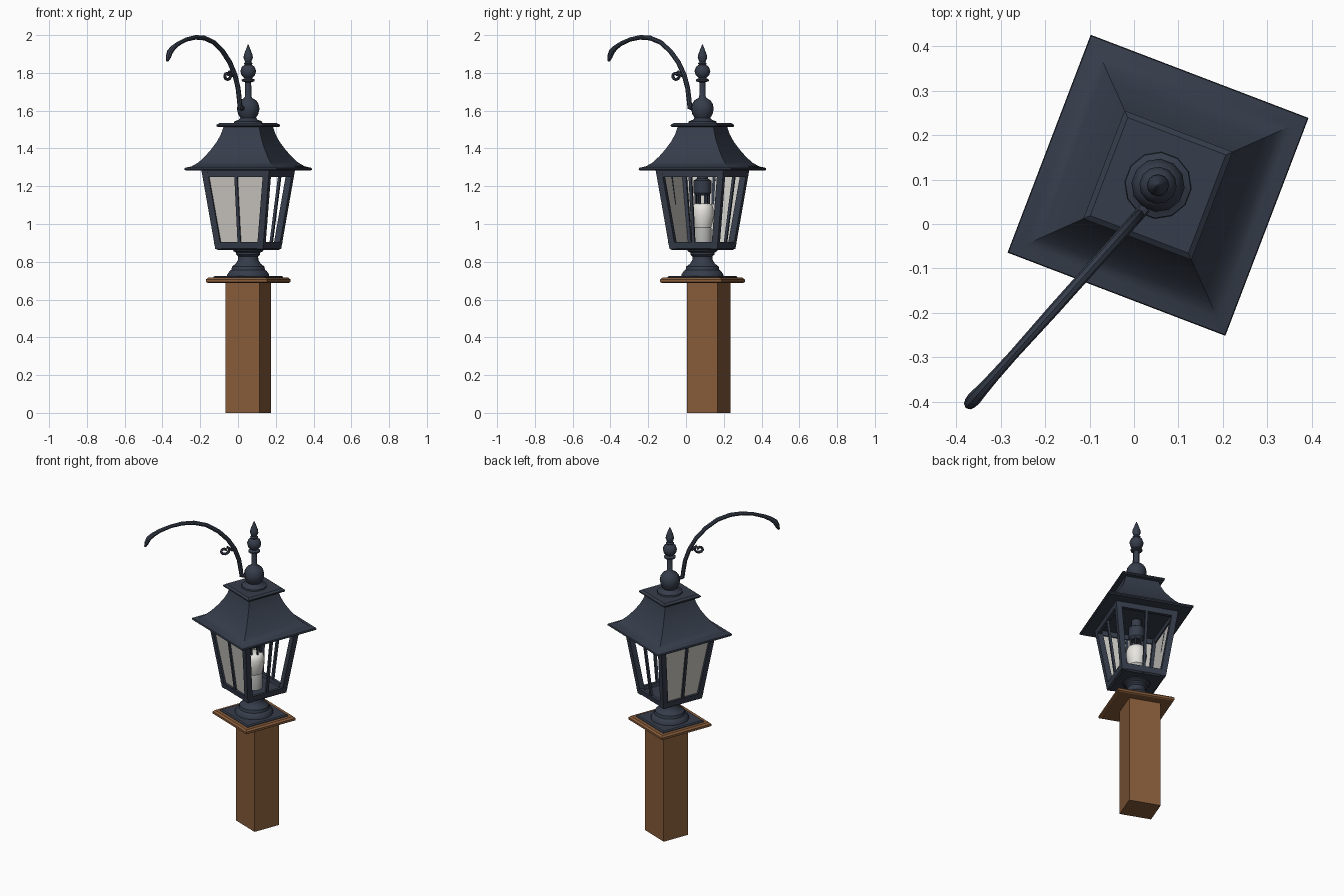
import bpy, bmesh, math
from mathutils import Matrix, Vector

if "Cube" in bpy.data.objects:
    bpy.data.objects.remove(bpy.data.objects["Cube"])

# Lantern axis and turn
FRAME = Matrix.Translation((0.054, 0.087, 0)) @ Matrix.Rotation(math.radians(-20.9), 4, 'Z')


def mat(name, c):
    m = bpy.data.materials.new(name)
    m.diffuse_color = (*c, 1)
    m.use_nodes = True
    m.node_tree.nodes["Principled BSDF"].inputs["Base Color"].default_value = m.diffuse_color
    return m


METAL = mat("dark_blue_metal", (0.036, 0.046, 0.069))
WOOD = mat("brown_wood", (0.24, 0.105, 0.042))
GLASS = mat("grey_glass", (0.62, 0.60, 0.56))
BULB = mat("white_bulb", (0.80, 0.78, 0.74))
BASE = mat("bulb_base_grey", (0.42, 0.43, 0.42))


def finish(name, bm, material, smooth=None, frame=FRAME):
    bmesh.ops.recalc_face_normals(bm, faces=bm.faces)
    me = bpy.data.meshes.new(name)
    bm.to_mesh(me)
    bm.free()
    me.transform(frame)
    me.materials.append(material)
    ob = bpy.data.objects.new(name, me)
    bpy.context.collection.objects.link(ob)
    if smooth:
        bpy.ops.object.select_all(action='DESELECT')
        ob.select_set(True)
        bpy.context.view_layer.objects.active = ob
        bpy.ops.object.shade_smooth_by_angle(angle=math.radians(smooth))
    return ob


def loft(name, profile, material, n=4, closed=False, smooth=None):
    """Stack rings of (half width or radius, z); n=4 gives a square section."""
    bm = bmesh.new()
    k = math.sqrt(2) if n == 4 else 1
    rings = []
    for r, z in profile:
        rings.append([bm.verts.new((r * k * math.cos(math.tau * (i + .5) / n),
                                    r * k * math.sin(math.tau * (i + .5) / n), z)) for i in range(n)])
    pairs = list(zip(rings, rings[1:]))
    if closed:
        pairs.append((rings[-1], rings[0]))
    else:
        bm.faces.new(rings[0])
        bm.faces.new(rings[-1])
    for a, b in pairs:
        for i in range(n):
            j = (i + 1) % n
            bm.faces.new((a[i], a[j], b[j], b[i]))
    return finish(name, bm, material, smooth)


def bar(name, p, q, wp, wq, material, turn=0):
    """Box between two levels; wp and wq are the (x, y) sizes at each end."""
    bm = bmesh.new()
    signs = ((-1, -1), (1, -1), (1, 1), (-1, 1))
    a, b = [[bm.verts.new((c[0] + sx * w[0] / 2, c[1] + sy * w[1] / 2, c[2])) for sx, sy in signs]
            for c, w in ((p, wp), (q, wq))]
    bm.faces.new(a)
    bm.faces.new(b)
    for i in range(4):
        j = (i + 1) % 4
        bm.faces.new((a[i], a[j], b[j], b[i]))
    return finish(name, bm, material, frame=FRAME @ Matrix.Rotation(turn * math.pi / 2, 4, 'Z'))


def tube(name, pts, radii, n=8):
    """Round bar along planar points (t, z) in the vertical plane of the arm."""
    d = Vector((-0.667, -0.744, 0)).normalized()
    side = Vector((-d.y, d.x, 0))
    path = [Vector((0.015, 0.025, z)) + d * t for t, z in pts]
    bm = bmesh.new()
    rings = []
    for i, p in enumerate(path):
        tan = (path[min(i + 1, len(path) - 1)] - path[max(i - 1, 0)]).normalized()
        up = tan.cross(side)
        rings.append([bm.verts.new(p + radii[i] * (side * math.cos(math.tau * k / n) +
                                                   up * math.sin(math.tau * k / n))) for k in range(n)])
    for a, b in zip(rings, rings[1:]):
        for i in range(n):
            j = (i + 1) % n
            bm.faces.new((a[i], a[j], b[j], b[i]))
    bm.faces.new(rings[0])
    bm.faces.new(rings[-1])
    return finish(name, bm, METAL, 40, Matrix())


# Wooden post and cap board
bar("post", (-.012, .031, 0), (-.012, .031, .695), (.194, .172), (.194, .172), WOOD)
loft("post_cap", [(.166, .688), (.174, .693), (.174, .706), (.164, .716)], WOOD)

# Metal foot and turned pedestal
loft("foot_plate", [(.143, .712), (.143, .72), (.136, .726)], METAL)
loft("pedestal", [(.112, .72), (.112, .732), (.098, .752), (.09, .757), (.086, .775), (.066, .79),
                  (.054, .81), (.053, .828), (.064, .838), (.064, .848), (.078, .856), (.085, .872)],
     METAL, 20, smooth=35)

# Lantern cage: floor, rails, corner bars, mullions
ZB, ZT, HB, HT = .867, 1.285, .135, .192
loft("lantern_floor", [(.124, .862), (HB, .87), (HB + .001, .885)], METAL)
loft("bottom_rail", [(HB, .872), (.141, .905), (.122, .905), (.116, .872)], METAL, closed=True)
loft("top_rail", [(.187, 1.25), (HT, 1.288), (.165, 1.288), (.165, 1.25)], METAL, closed=True)
W = .034
for i in range(4):
    bar(f"corner_bar_{i}", (HB - W / 2, HB - W / 2, ZB), (HT - W / 2, HT - W / 2, ZT),
        (W, W), (W, W), METAL, i)
    bar(f"mullion_{i}", (0, HB - .009, ZB), (0, HT - .009, ZT), (.016, .014), (.016, .014), METAL, i)

# Glass remains on two sides only
for i, side in ((1, "left"), (2, "front")):
    bar(f"glass_{side}", (0, HB - .014, .88), (0, HT - .014, 1.275),
        (.22, .004), (.33, .004), GLASS, i)

# Bulb, its base, and the hanging socket with prongs
loft("bulb_base", [(.05, .88), (.05, .975), (.046, .982)], BASE, 16, smooth=35)
loft("bulb", [(.046, .98), (.055, 1.01), (.061, 1.045), (.06, 1.075), (.054, 1.098), (.04, 1.108)],
     BULB, 16, smooth=50)
loft("socket", [(.036, 1.15), (.047, 1.165), (.047, 1.23), (.03, 1.24), (.03, 1.29)], METAL, 12, smooth=35)
for i in range(6):
    a = math.tau * i / 6
    x, y = .036 * math.cos(a), .036 * math.sin(a)
    bar(f"prong_{i}", (x, y, 1.095), (x, y, 1.17), (.009, .009), (.009, .009), METAL)

# Swept roof and top plate
loft("roof", [(.255, 1.282), (.262, 1.288), (.26, 1.297), (.232, 1.305), (.204, 1.326), (.178, 1.357),
              (.152, 1.395), (.128, 1.437), (.112, 1.475), (.1, 1.52)], METAL, smooth=25)
loft("roof_top_plate", [(.125, 1.513), (.13, 1.518), (.13, 1.525), (.118, 1.534)], METAL)

# Ball and finial
loft("finial", [(.076, 1.53), (.074, 1.543), (.05, 1.552), (.042, 1.562), (.054, 1.582), (.06, 1.61),
                (.055, 1.636), (.042, 1.655), (.022, 1.667), (.017, 1.675), (.016, 1.75), (.034, 1.756),
                (.035, 1.764), (.02, 1.772), (.036, 1.788), (.042, 1.81), (.034, 1.832), (.019, 1.843),
                (.024, 1.85), (.016, 1.857), (.025, 1.88), (.023, 1.895), (.012, 1.925), (.002, 1.95)],
     METAL, 12, smooth=35)

# Curved arm with a hooked tip
arm = [(-.015, 1.612), (.006, 1.615), (.012, 1.66), (.022, 1.72), (.047, 1.79), (.088, 1.856),
       (.145, 1.915), (.215, 1.962), (.29, 1.985), (.36, 1.988), (.43, 1.977), (.495, 1.955),
       (.535, 1.934), (.562, 1.912), (.575, 1.885), (.583, 1.862)]
tube("hook_arm", arm, [.013] * 9 + [.012, .011, .012, .014, .016, .014, .006])

# Small scroll beneath the arm
scroll = [(.05, 1.80), (.062, 1.784)]
for i in range(13):
    a = math.radians(-60 - 0) + math.radians(36) * i * -1 + math.radians(120)
    r = .031 - .0018 * i
    scroll.append((.108 + r * -math.cos(a), 1.785 + r * math.sin(a) * .85))
tube("arm_scroll", scroll, [.008] * 13 + [.008, .005], 6)
